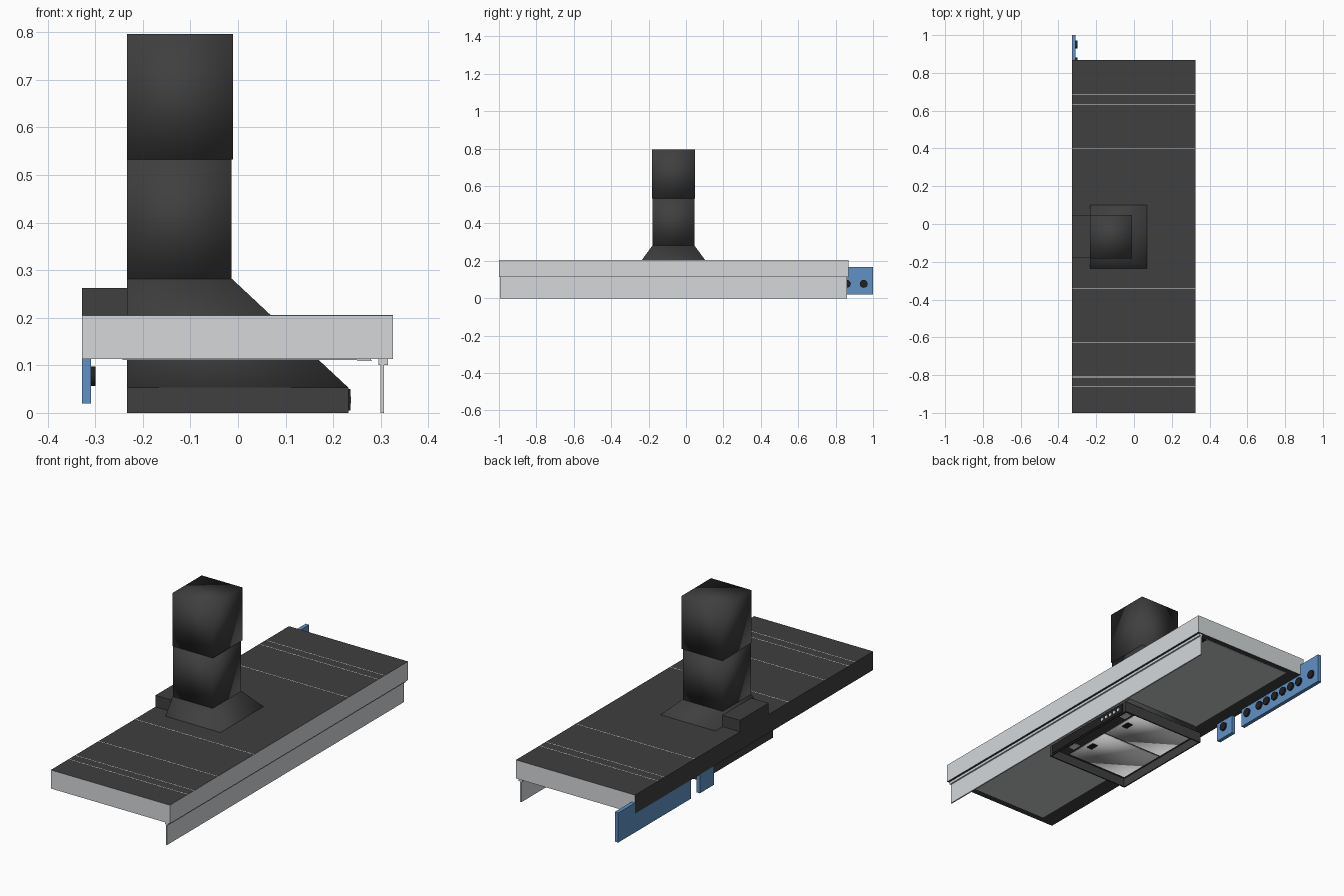
import bpy, bmesh, math
from mathutils import Matrix

if "Cube" in bpy.data.objects:
    bpy.data.objects.remove(bpy.data.objects["Cube"])


def material(name, r, g, b):
    m = bpy.data.materials.new(name)
    m.use_nodes = True
    m.diffuse_color = (r, g, b, 1)
    m.node_tree.nodes["Principled BSDF"].inputs["Base Color"].default_value = (r, g, b, 1)
    return m


CHARCOAL = material("charcoal", 0.05, 0.05, 0.05)
SILVER = material("light grey", 0.66, 0.685, 0.7)
BLUE = material("blue", 0.115, 0.285, 0.56)
PANEL = material("mid grey", 0.56, 0.575, 0.585)
STEEL = material("filter steel", 0.7, 0.7, 0.7)
BLACK = material("black", 0.015, 0.015, 0.015)
WHITE = material("white", 0.85, 0.85, 0.85)


def finish(name, bm, mat):
    bmesh.ops.recalc_face_normals(bm, faces=bm.faces)
    me = bpy.data.meshes.new(name)
    bm.to_mesh(me)
    bm.free()
    me.materials.append(mat)
    ob = bpy.data.objects.new(name, me)
    bpy.context.collection.objects.link(ob)
    return ob


def loft(name, mat, *rings):
    """Stack of rectangles, each given as x0, x1, y0, y1, z."""
    bm = bmesh.new()
    loops = [[bm.verts.new((x, y, z)) for x, y in ((a, c), (b, c), (b, d), (a, d))]
             for a, b, c, d, z in rings]
    for lo, hi in zip(loops, loops[1:]):
        for i in range(4):
            j = (i + 1) % 4
            bm.faces.new((lo[i], lo[j], hi[j], hi[i]))
    bm.faces.new(loops[0])
    bm.faces.new(loops[-1])
    return finish(name, bm, mat)


def box(name, mat, x, y, z):
    return loft(name, mat, (*x, *y, z[0]), (*x, *y, z[1]))


BACK, FRONT = -0.328, 0.326
Y0, Y1 = -1.0, 0.868
UNDER, TOP = 0.113, 0.205
MID = -0.067      # centre line of the hood
HB = -0.233       # back of the hood

# Canopy: dark body with light fascias on the long front and both ends
canopy = box("canopy", CHARCOAL, (BACK, FRONT), (Y0, Y1), (UNDER, TOP))
canopy.data.materials.append(SILVER)
for f in canopy.data.polygons:
    if f.normal.x > 0.5 or abs(f.normal.y) > 0.5:
        f.material_index = 1

# Hairline joints across the canopy top
for i, y in enumerate((0.685, 0.635, 0.4, -0.34, -0.625, -0.81, -0.86)):
    box(f"top_joint_{i}", WHITE, (BACK, FRONT), (y - 0.0016, y + 0.0016), (TOP - 0.001, TOP + 0.0004))

# Underside panel, light rail and hanging apron
box("underside_panel", PANEL, (-0.243, 0.28), (-0.965, 0.84), (0.111, UNDER))
box("light_rail", BLACK, (0.25, 0.282), (-0.965, 0.84), (0.11, 0.111))
box("apron_rail", SILVER, (0.295, 0.315), (-0.995, 0.862), (0.101, UNDER))
box("apron", SILVER, (0.3, 0.307), (-0.995, 0.862), (0, 0.101))

# Extractor hood: base tray with a deeply recessed underside
FLOOR = 0.044
tray = box("hood_tray", CHARCOAL, (HB, 0.232), (MID - 0.282, MID + 0.282), (0, 0.053))
bm = bmesh.new()
bm.from_mesh(tray.data)
bottom = min(bm.faces, key=lambda f: f.calc_center_median().z)
bmesh.ops.inset_region(bm, faces=[bottom], thickness=0.009)
rim = list(bottom.verts)
well = bmesh.ops.extrude_face_region(bm, geom=[bottom])["geom"]
bmesh.ops.translate(bm, vec=(0, 0, FLOOR),
                    verts=[v for v in well if isinstance(v, bmesh.types.BMVert)])
if bottom.is_valid and all(v in rim for v in bottom.verts):
    bmesh.ops.delete(bm, geom=[bottom], context="FACES_ONLY")
bmesh.ops.recalc_face_normals(bm, faces=bm.faces)
bm.to_mesh(tray.data)
bm.free()

# Sloped hood with a vertical back
slope = loft("hood_slope", CHARCOAL,
             (HB, 0.232, MID - 0.28, MID + 0.28, 0.053),
             (HB, -0.012, MID - 0.113, MID + 0.113, 0.281))

# Telescopic chimney and rear duct cover
lower = box("chimney_lower", CHARCOAL, (HB, -0.014), (MID - 0.112, MID + 0.112), (0.281, 0.535))
upper = box("chimney_upper", CHARCOAL, (HB, -0.01), (MID - 0.115, MID + 0.115), (0.533, 0.796))
box("duct_cover", CHARCOAL, (BACK, HB), (MID - 0.112, MID + 0.112), (TOP, 0.262))

# Soft shading on the sheet-metal parts
for part in (slope, lower, upper):
    part.data.shade_smooth()

# Filters with handles, and a lamp near each front corner
for side, s in (("left", 1), ("right", -1)):
    ys = sorted((MID + s * 0.004, MID + s * 0.262))
    sheet = box(f"filter_{side}", STEEL, (-0.215, 0.125), ys, (FLOOR - 0.004, FLOOR))
    sheet.data.shade_smooth()
    yc = MID + s * 0.13
    box(f"filter_handle_{side}", BLACK, (0.08, 0.11), (yc - 0.022, yc + 0.022),
        (FLOOR - 0.007, FLOOR - 0.004))
    yl = MID + s * 0.19
    box(f"lamp_{side}", WHITE, (0.14, 0.17), (yl - 0.023, yl + 0.023), (FLOOR - 0.003, FLOOR))

# Control strip with push buttons
box("control_strip", BLACK, (0.232, 0.236), (MID - 0.26, MID + 0.26), (0.005, 0.05))
for i in range(5):
    y = 0.105 + (i - 2) * 0.03
    box(f"button_{i}", SILVER, (0.236, 0.238), (y - 0.008, y + 0.008), (0.02, 0.034))

# Blue wall brackets
BX = (BACK, -0.309)
box("wall_bracket_long", BLUE, BX, (0.43, Y1), (0.02, UNDER))
box("wall_bracket_end", BLUE, BX, (Y1, 1.0), (0.02, 0.167))
box("wall_bracket_short", BLUE, BX, (0.25, 0.36), (0.02, UNDER))

# Round fixings on the brackets
for i, y in enumerate((0.95, 0.86, 0.8, 0.74, 0.68, 0.62, 0.565, 0.475, 0.3)):
    bm = bmesh.new()
    place = Matrix.Translation((-0.306, y, 0.077)) @ Matrix.Rotation(math.pi / 2, 4, "Y")
    bmesh.ops.create_cone(bm, cap_ends=True, segments=20, radius1=0.021, radius2=0.021,
                          depth=0.012, matrix=place)
    finish(f"fixing_{i}", bm, BLACK)
